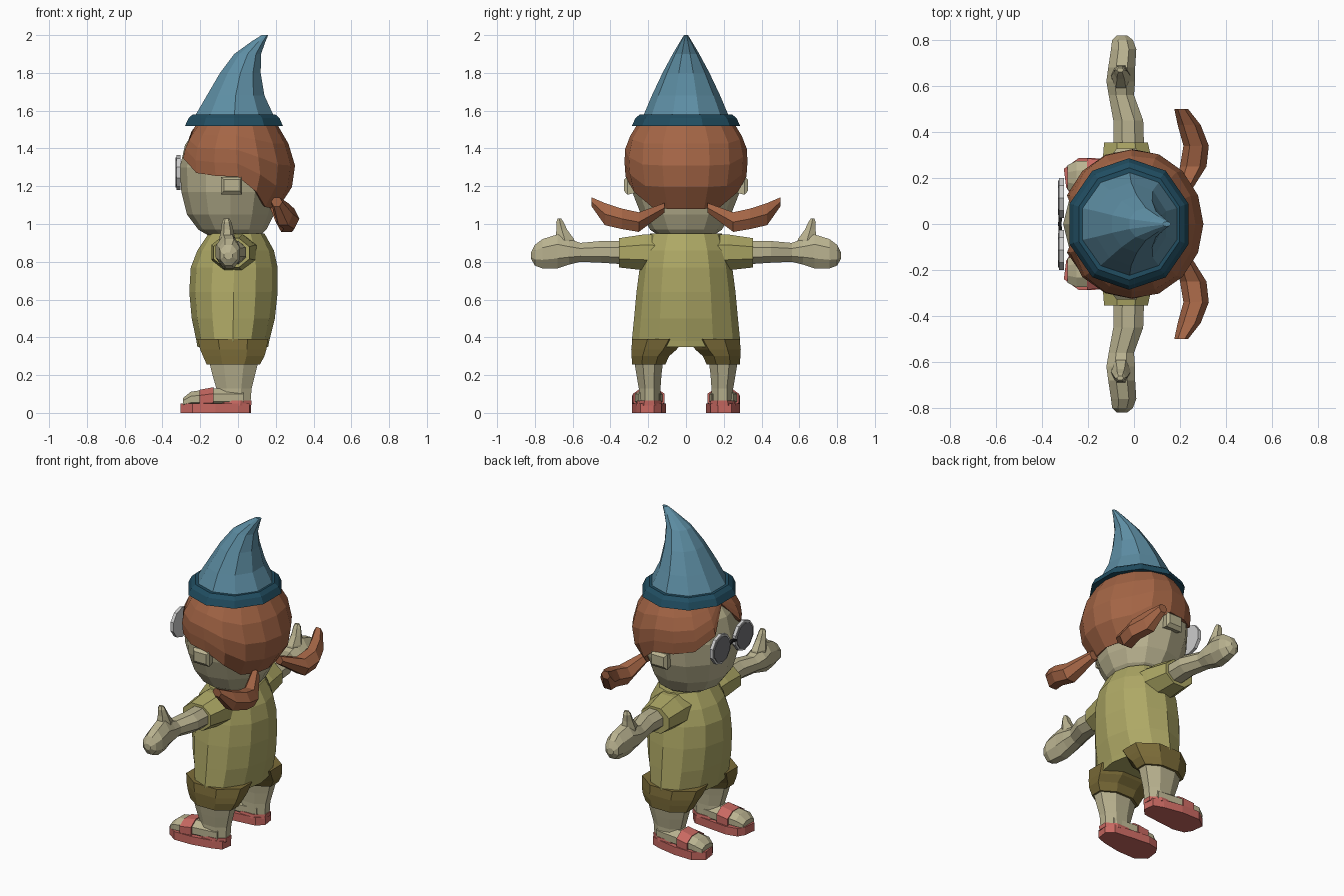
import bpy, bmesh
from math import sin, cos, pi, radians

def material(name, r, g, b):
    m = bpy.data.materials.new(name)
    m.diffuse_color = (r, g, b, 1)
    return m

SKIN = material("skin", .49, .45, .28)
DRESS = material("dress_cloth", .42, .39, .13)
SHORTS = material("shorts_cloth", .20, .15, .04)
HAIR = material("hair_brown", .37, .13, .06)
HAT = material("hat_blue", .11, .27, .37)
BRIM = material("brim_blue", .015, .075, .12)
SHOE = material("shoe_red", .58, .14, .12)
RIM = material("rim_grey", .6, .6, .62)
LENS = material("lens_grey", .17, .17, .18)
BLACK = material("bridge_black", .01, .01, .01)

def mesh_object(name, bm, mat, mirror=False):
    if mirror:
        geo = bm.verts[:] + bm.edges[:] + bm.faces[:]
        dup = bmesh.ops.duplicate(bm, geom=geo)["geom"]
        for v in dup:
            if isinstance(v, bmesh.types.BMVert):
                v.co.y *= -1
    bmesh.ops.recalc_face_normals(bm, faces=bm.faces)
    me = bpy.data.meshes.new(name)
    bm.to_mesh(me)
    bm.free()
    me.materials.append(mat)
    ob = bpy.data.objects.new(name, me)
    bpy.context.collection.objects.link(ob)
    return ob

def ring(axis, pos, a0, a1, b0, b1, n, half):
    """n-sided section filling the bounds a0..a1, b0..b1 across an axis."""
    off, k = (pi / n, 1 / cos(pi / n)) if half else (0, 1)
    pts = []
    for i in range(n):
        t = 2 * pi * i / n + off
        a = (a0 + a1) / 2 + (a1 - a0) / 2 * k * cos(t)
        b = (b0 + b1) / 2 + (b1 - b0) / 2 * k * sin(t)
        pts.append({"x": (pos, a, b), "y": (a, pos, b), "z": (a, b, pos)}[axis])
    return pts

def skin_rings(name, rings, mat, mirror=False):
    bm = bmesh.new()
    vs = [[bm.verts.new(p) for p in r] for r in rings]
    n = len(vs[0])
    for lo, hi in zip(vs, vs[1:]):
        for i in range(n):
            j = (i + 1) % n
            bm.faces.new((lo[i], lo[j], hi[j], hi[i]))
    bm.faces.new(vs[0])
    bm.faces.new(vs[-1])
    return mesh_object(name, bm, mat, mirror)

def loft(name, axis, sections, mat, n=8, half=True, mirror=False):
    return skin_rings(name, [ring(axis, *s, n, half) for s in sections], mat, mirror)

def stack(name, rows, mat, n):
    """Centred body of rows (z, x_front, x_back, half width)."""
    return loft(name, "z", [(z, a, b, -w, w) for z, a, b, w in rows], mat, n, n % 4 != 0)

# Hat
stack("hat_cone", [(1.56, -.235, .195, .22), (1.68, -.165, .14, .172), (1.8, -.095, .12, .118),
                   (1.9, -.02, .122, .067), (1.965, .07, .145, .03), (2.0, .125, .16, .01)], HAT, 10)
stack("hat_brim", [(1.52, -.28, .237, .272), (1.56, -.262, .22, .255), (1.58, -.24, .198, .232)], BRIM, 10)

# Head
stack("head", [(.93, -.14, .11, .13), (.97, -.21, .15, .19), (1.05, -.27, .19, .238),
               (1.17, -.3, .22, .285), (1.3, -.308, .25, .3), (1.42, -.28, .23, .28),
               (1.53, -.2, .18, .22)], SKIN, 12)
loft("ears", "y", [(.25, -.08, .01, 1.17, 1.24), (.31, -.09, .02, 1.155, 1.25),
                   (.328, -.075, .01, 1.175, 1.235)], SKIN, 4, True, True)

# Hair shell: its lower edge varies from the nape round to the forehead parting
PROFILE = [(1.08, -.28, .21, .25), (1.16, -.3, .27, .295), (1.25, -.31, .31, .32),
           (1.36, -.315, .295, .328), (1.43, -.29, .265, .318), (1.54, -.21, .2, .25)]
HEM = [1.08, 1.08, 1.09, 1.17, 1.25, 1.255, 1.27, 1.35, 1.49]

def hair_point(z, ang):
    for p, q in zip(PROFILE, PROFILE[1:]):
        if z <= q[0]:
            break
    t = (z - p[0]) / (q[0] - p[0])
    a, b, w = (p[i] + (q[i] - p[i]) * t for i in (1, 2, 3))
    return ((a + b) / 2 + (b - a) / 2 * cos(ang), w * sin(ang), z)

bm = bmesh.new()
cols = []
for i in range(16):
    hem = HEM[min(i, 16 - i)]
    cols.append([bm.verts.new(hair_point(1.54 + (hem - 1.54) * k / 4, i * pi / 8)) for k in range(5)])
for i in range(16):
    c, d = cols[i], cols[(i + 1) % 16]
    for k in range(4):
        bm.faces.new((c[k], c[k + 1], d[k + 1], d[k]))
hair = mesh_object("hair", bm, HAIR)
mod = hair.modifiers.new("thickness", "SOLIDIFY")
mod.thickness = .02
mod.offset = -1

# Pigtails
loft("pigtails", "y", [(.115, .17, .23, 1.055, 1.115), (.25, .20, .315, .95, 1.07),
                       (.34, .215, .325, .965, 1.09), (.43, .19, .29, .985, 1.12),
                       (.5, .175, .235, 1.09, 1.145)], HAIR, 6, False, True)

# Glasses
loft("glasses_rims", "x", [(-.305, .025, .2, 1.185, 1.36), (-.325, .025, .2, 1.185, 1.36)], RIM, 10, True, True)
loft("glasses_lenses", "x", [(-.32, .037, .188, 1.197, 1.348), (-.33, .037, .188, 1.197, 1.348)], LENS, 10, True, True)
loft("glasses_bridge", "y", [(-.035, -.327, -.312, 1.265, 1.28), (0, -.33, -.315, 1.275, 1.29),
                             (.035, -.327, -.312, 1.265, 1.28)], BLACK, 4)

# Dress with sleeves
stack("dress", [(.35, -.215, .16, .28), (.38, -.22, .165, .287), (.5, -.245, .195, .275),
                (.64, -.258, .21, .262), (.77, -.25, .21, .245), (.86, -.215, .19, .225),
                (.95, -.155, .14, .19)], DRESS, 12)
loft("sleeves", "y", [(.1, -.14, .11, .75, .94), (.22, -.14, .09, .755, .945),
                      (.355, -.13, .06, .77, .925)], DRESS, 8, True, True)

# Shorts and legs
loft("shorts", "z", [(.39, -.215, .16, .01, .284), (.335, -.2, .15, .05, .29),
                     (.3, -.185, .14, .09, .288), (.255, -.165, .115, .11, .285)], SHORTS, 8, True, True)
loft("legs", "z", [(.28, -.155, .11, .12, .275), (.2, -.135, .09, .13, .262),
                   (.13, -.115, .072, .135, .25), (.04, -.12, .065, .135, .25)], SKIN, 8, True, True)

# Feet and shoes
loft("feet", "x", [(-.29, .15, .255, .03, .08), (-.25, .13, .275, .03, .112), (-.13, .125, .27, .03, .13),
                   (.03, .14, .25, .03, .13)], SKIN, 8, True, True)
SOLE = [(-.295, .16), (-.305, .24), (-.24, .287), (-.12, .285), (0, .262), (.06, .24), (.07, .17),
        (.03, .13), (-.1, .115), (-.2, .105), (-.27, .12)]
skin_rings("shoe_soles", [[(x, y, z) for x, y in SOLE] for z in (0, .05)], SHOE, True)
loft("shoe_straps", "x", [(-.205, .115, .285, .02, .122), (-.13, .115, .28, .02, .136)], SHOE, 8, True, True)
loft("shoe_heels", "z", [(.04, -.13, .07, .125, .262), (.065, -.13, .072, .13, .258)], SHOE, 8, True, True)

# Arms, hands and thumbs
loft("arms", "y", [(.3, -.09, .045, .785, .91), (.45, -.09, .04, .795, .91), (.56, -.11, .0, .8, .9),
                   (.62, -.12, .005, .785, .92), (.68, -.112, .005, .765, .945),
                   (.76, -.1, .01, .765, .92), (.8, -.095, -.005, .78, .89),
                   (.82, -.075, -.03, .815, .85)], SKIN, 8, True, True)
loft("thumbs", "z", [(.86, -.1, -.01, .57, .70), (.92, -.1, -.015, .585, .70), (.97, -.09, -.025, .625, .69),
                     (1.01, -.085, -.035, .645, .69), (1.03, -.075, -.045, .66, .68)], SKIN, 6, False, True)
